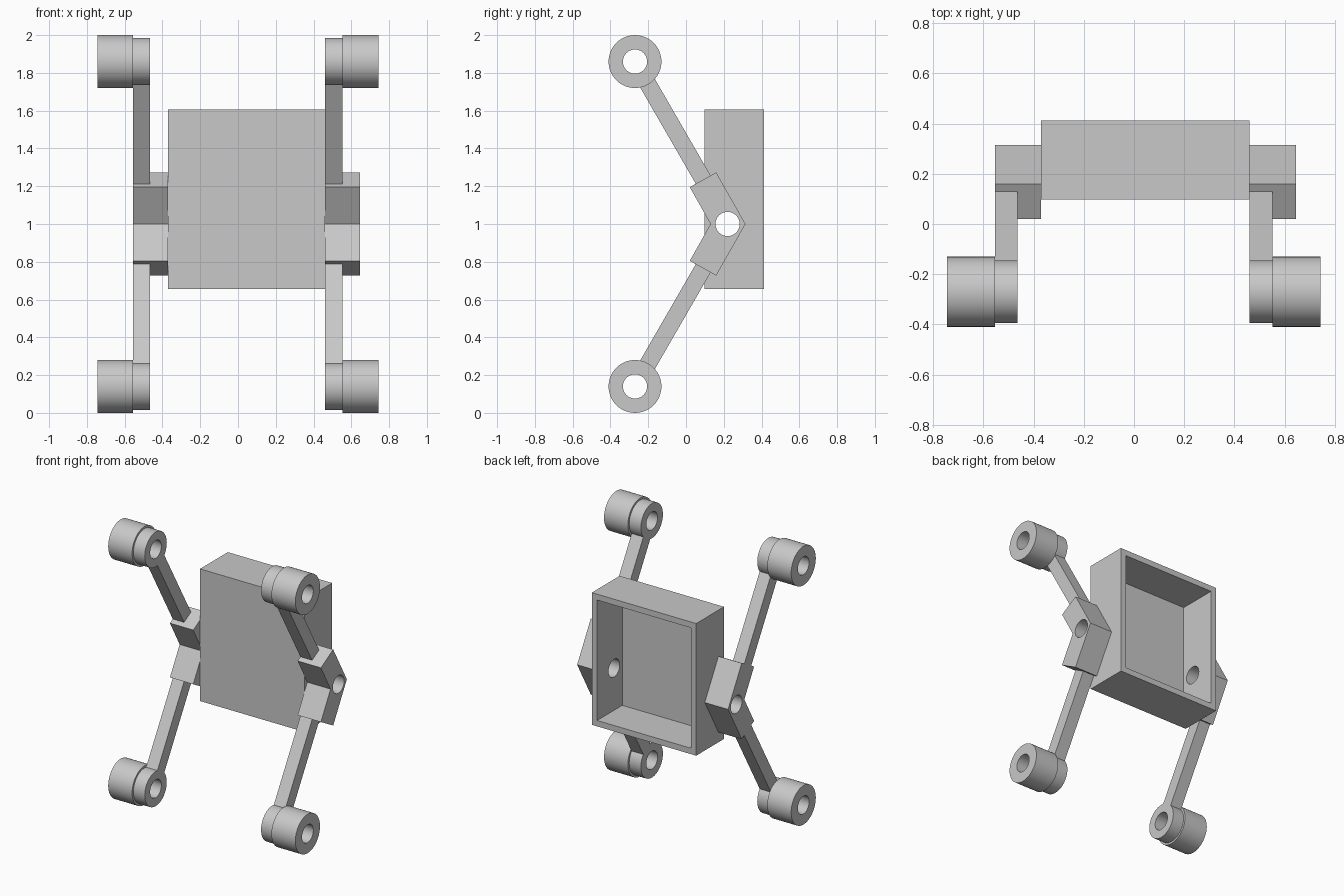
import bpy, bmesh, math
from mathutils import Vector

if "Cube" in bpy.data.objects:
    bpy.data.objects.remove(bpy.data.objects["Cube"])

grey = bpy.data.materials.new("light_grey")
grey.use_nodes = True
colour = (0.58, 0.58, 0.58, 1)
grey.diffuse_color = colour
grey.node_tree.nodes["Principled BSDF"].inputs["Base Color"].default_value = colour

AXLE_Y, AXLE_Z, MID_Z = -0.27, 0.86, 1.0
PIVOT_Y, HOLE_R = 0.22, 0.064


def finish(name, bm, smooth=False):
    bmesh.ops.recalc_face_normals(bm, faces=bm.faces)
    mesh = bpy.data.meshes.new(name)
    bm.to_mesh(mesh)
    bm.free()
    mesh.materials.append(grey)
    obj = bpy.data.objects.new(name, mesh)
    bpy.context.collection.objects.link(obj)
    if smooth:
        smooth_by_angle(obj)
    return obj


def activate(obj):
    bpy.ops.object.select_all(action='DESELECT')
    obj.select_set(True)
    bpy.context.view_layer.objects.active = obj


def smooth_by_angle(obj):
    activate(obj)
    bpy.ops.object.shade_smooth_by_angle(angle=math.radians(25))


def prism(name, profile, x0, x1):
    """Extrude a (y, z) outline along x."""
    bm = bmesh.new()
    face = bm.faces.new([bm.verts.new((x0, y, z)) for y, z in profile])
    out = bmesh.ops.extrude_face_region(bm, geom=[face])
    moved = [v for v in out["geom"] if isinstance(v, bmesh.types.BMVert)]
    bmesh.ops.translate(bm, verts=moved, vec=(x1 - x0, 0, 0))
    return finish(name, bm)


def circle(y, z, r, n):
    return [(y + r * math.cos(math.tau * i / n), z + r * math.sin(math.tau * i / n))
            for i in range(n)]


def tube(name, z, r, x0, x1, n=48):
    """Ring along x with a centre bore."""
    bm = bmesh.new()
    loops = [[bm.verts.new((x, *p)) for p in circle(AXLE_Y, z, rad, n)]
             for x, rad in ((x0, r), (x1, r), (x1, HOLE_R), (x0, HOLE_R))]
    for a, b in zip(loops, loops[1:] + loops[:1]):
        for i in range(n):
            j = (i + 1) % n
            bm.faces.new((a[i], a[j], b[j], b[i]))
    return finish(name, bm, smooth=True)


def drill(obj, cutter):
    mod = obj.modifiers.new("pivot_hole", 'BOOLEAN')
    mod.operation, mod.solver, mod.object = 'DIFFERENCE', 'EXACT', cutter
    activate(obj)
    bpy.ops.object.modifier_apply(modifier=mod.name)
    smooth_by_angle(obj)


# Body tray, open at the back
bm = bmesh.new()
bmesh.ops.create_cube(bm, size=1)
for v in bm.verts:
    v.co = Vector((0.045, 0.255, 1.13)) + v.co * Vector((0.83, 0.315, 0.95))
back = max(bm.faces, key=lambda f: f.calc_center_median().y)
bmesh.ops.inset_region(bm, faces=[back], thickness=0.06)
out = bmesh.ops.extrude_face_region(bm, geom=[back])
moved = [v for v in out["geom"] if isinstance(v, bmesh.types.BMVert)]
bmesh.ops.translate(bm, verts=moved, vec=(0, -0.285, 0))
if back.is_valid:
    bmesh.ops.delete(bm, geom=[back], context='FACES_ONLY')
body = finish("body_tray", bm)

# Chevron brackets on both sides
chevron = [(0.315, 1.0), (0.16, 1.273), (0.02, 1.195),
           (0.13, 1.0), (0.02, 0.805), (0.16, 0.727)]
brackets = [prism("right_bracket", chevron, -0.555, -0.37),
            prism("left_bracket", chevron, 0.46, 0.645)]

# Pivot bore through body and brackets
cutter = prism("pivot_cutter", circle(PIVOT_Y, MID_Z, HOLE_R, 48), -1, 1)
for obj in [body] + brackets:
    drill(obj, cutter)
bpy.data.objects.remove(cutter)

# Four arms, each with an inner hub and an outer wheel
for side, arm_x, wheel_x in (("right", (-0.555, -0.465), (-0.745, -0.555)),
                             ("left", (0.46, 0.553), (0.553, 0.743))):
    for level, s in (("upper", 1), ("lower", -1)):
        z = MID_Z + s * AXLE_Z
        along = Vector((0.5, -s * math.sqrt(0.75)))
        across = Vector((-along.y, along.x)) * 0.045
        centre = Vector((AXLE_Y, z))
        near, far = centre + along * 0.11, centre + along * 0.725
        outline = [near - across, far - across, far + across, near + across]
        prism(f"{side}_{level}_arm", outline, *arm_x)
        tube(f"{side}_{level}_hub", z, 0.125, *arm_x)
        tube(f"{side}_{level}_wheel", z, 0.14, *wheel_x)
